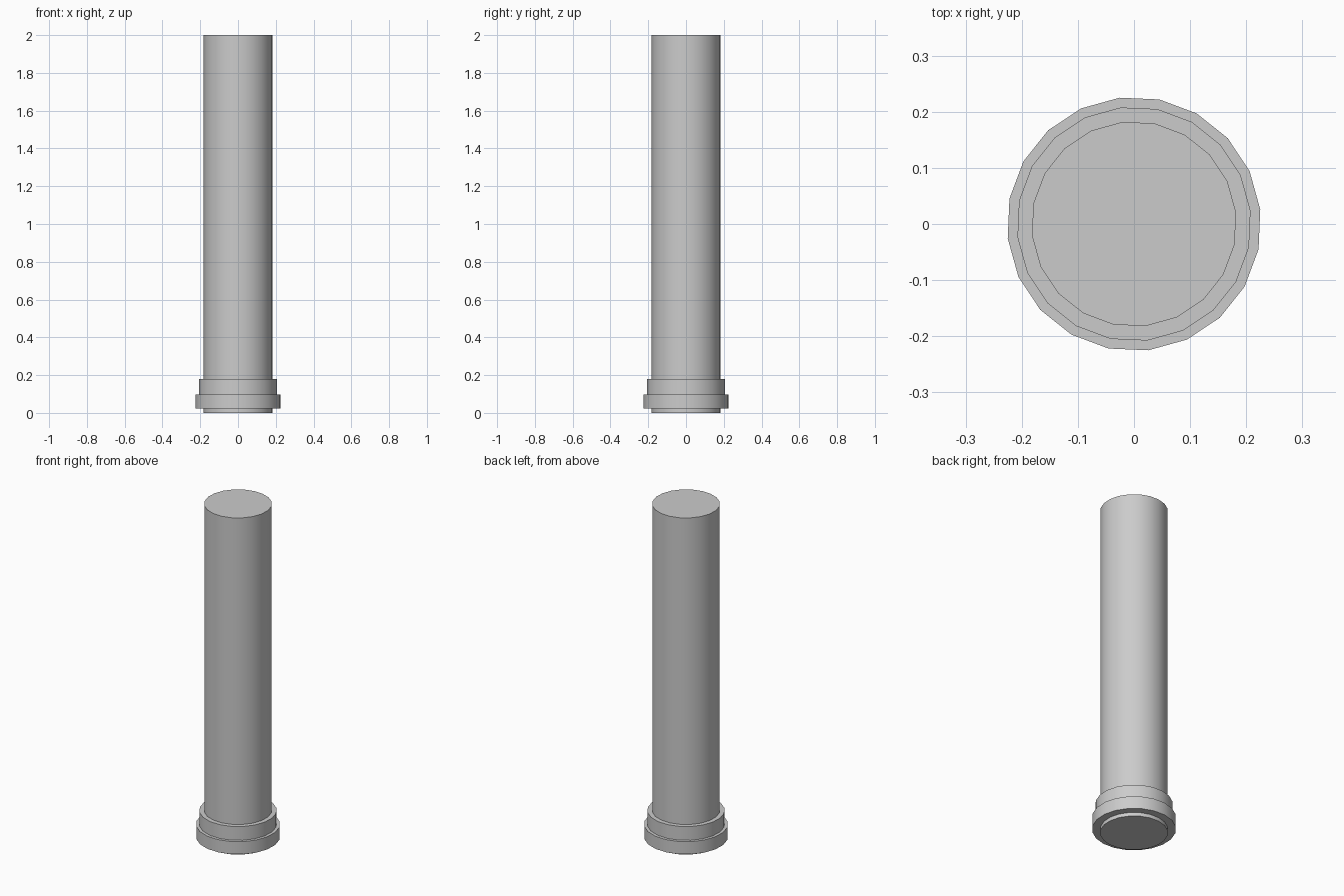
import bpy
import math

if "Cube" in bpy.data.objects:
    bpy.data.objects.remove(bpy.data.objects["Cube"])

SIDES = 20
TWIST = math.radians(6.5)  # angle of the first corner


def drum(name, radius, z0, z1):
    """Upright 20-sided cylinder with its first corner at TWIST."""
    bpy.ops.mesh.primitive_cylinder_add(
        vertices=SIDES, radius=radius, depth=z1 - z0,
        location=(0, 0, (z0 + z1) / 2), rotation=(0, 0, TWIST - math.pi / 2))
    obj = bpy.context.object
    obj.name = name
    bpy.ops.object.transform_apply(location=True, rotation=True, scale=True)
    bpy.ops.object.shade_smooth_by_angle(angle=math.radians(30))
    return obj


# Full-height shaft
drum("column_shaft", 0.183, 0.0, 2.0)
# Wide lower collar, slightly above the ground
drum("lower_base_ring", 0.2265, 0.022, 0.097)
# Narrower collar stacked on top
drum("upper_base_ring", 0.209, 0.097, 0.179)
